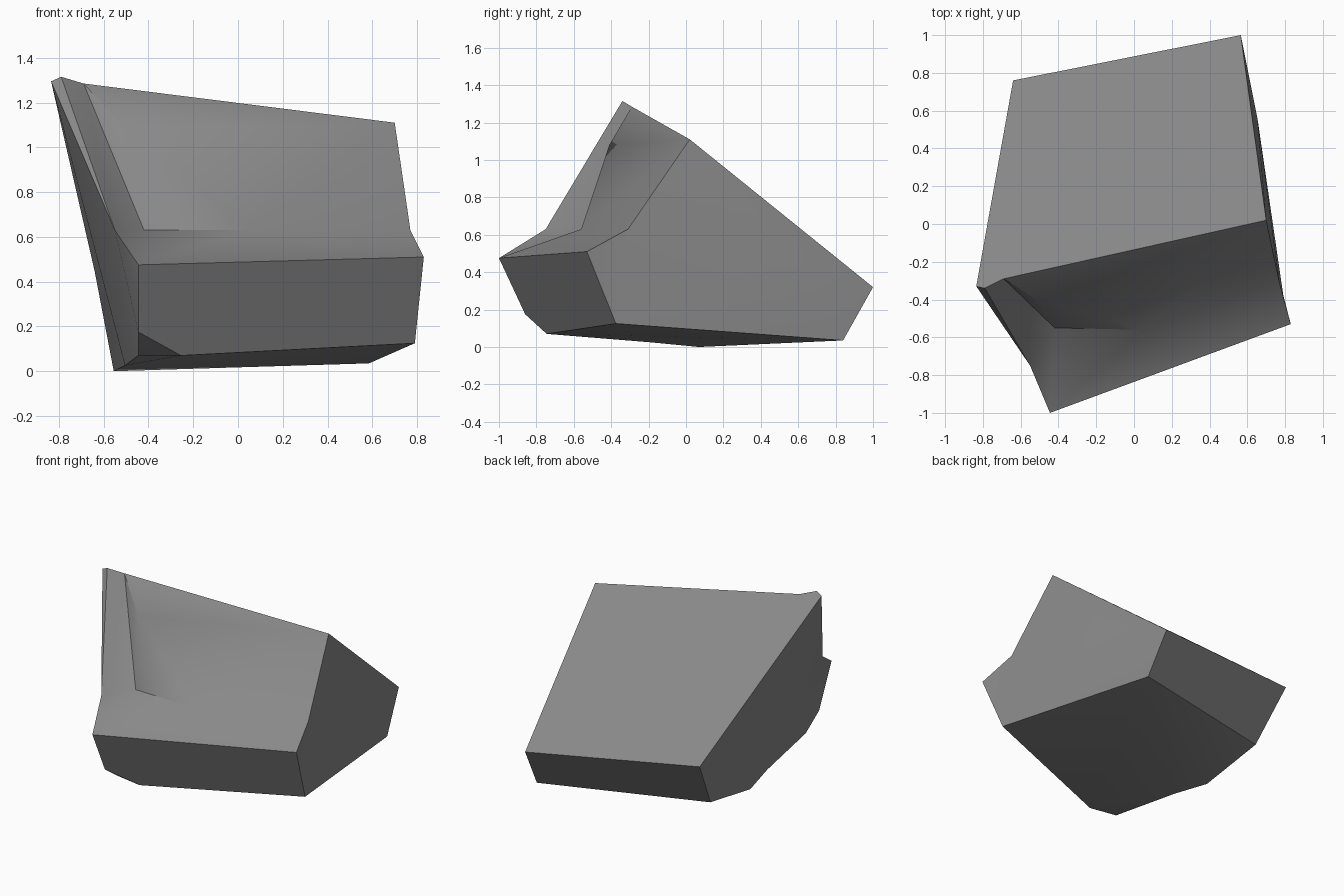
import bpy, bmesh, math

if "Cube" in bpy.data.objects:
    bpy.data.objects.remove(bpy.data.objects["Cube"])

# Corner points of the chipped boulder
P = {
    # sloping top slab
    "A": (-.64, .76, .445), "B": (.565, 1, .32), "C": (.70, .02, 1.11),
    "D": (-.69, -.29, 1.285), "E": (-.79, -.34, 1.315), "F": (-.835, -.33, 1.295),
    # front ledge and flat front face
    "G": (-.55, -.75, .63), "H": (-.445, -1, .475), "I": (.83, -.53, .51),
    "J": (.77, -.31, .63), "K": (-.445, -.86, .175), "L": (-.255, -.745, .07),
    "M": (.79, -.375, .125),
    # underside
    "N": (.585, .84, .035), "P": (-.555, .07, 0), "Q": (-.57, .54, .09),
    "R": (-.505, -.19, .025), "S": (-.445, -.71, .07),
    # bulges and hollow in the rough sides
    "T": (.655, .55, .5), "U": (.05, -.56, .63), "V": (-.42, -.55, .63),
    "W": (-.5, -.41, 1.08),
}
FACES = ("FEDCBA HKLMI PRSLMN PNQ KSL ABNQ "          # top, front, bottom, back
         "FAQPR EFG FGR GHK GKR KSR "                 # left side
         "DEG DGV DVW WVU CDW CWU CUJ GVH VUH UIH UJI "  # rough upper front
         "CJT JIM JMT MNT TNB CTB").split()           # right side

bm = bmesh.new()
v = {k: bm.verts.new(c) for k, c in P.items()}
for f in FACES:
    bm.faces.new([v[k] for k in f])
bmesh.ops.recalc_face_normals(bm, faces=bm.faces)
mesh = bpy.data.meshes.new("boulder")
bm.to_mesh(mesh)
bm.free()

# Single grey stone colour
stone = bpy.data.materials.new("grey stone")
stone.diffuse_color = (.25, .25, .25, 1)
stone.use_nodes = True
stone.node_tree.nodes["Principled BSDF"].inputs["Base Color"].default_value = stone.diffuse_color
mesh.materials.append(stone)
rock = bpy.data.objects.new("boulder", mesh)
bpy.context.collection.objects.link(rock)
bpy.context.view_layer.objects.active = rock
rock.select_set(True)
bpy.ops.object.shade_smooth_by_angle(angle=math.radians(35))
